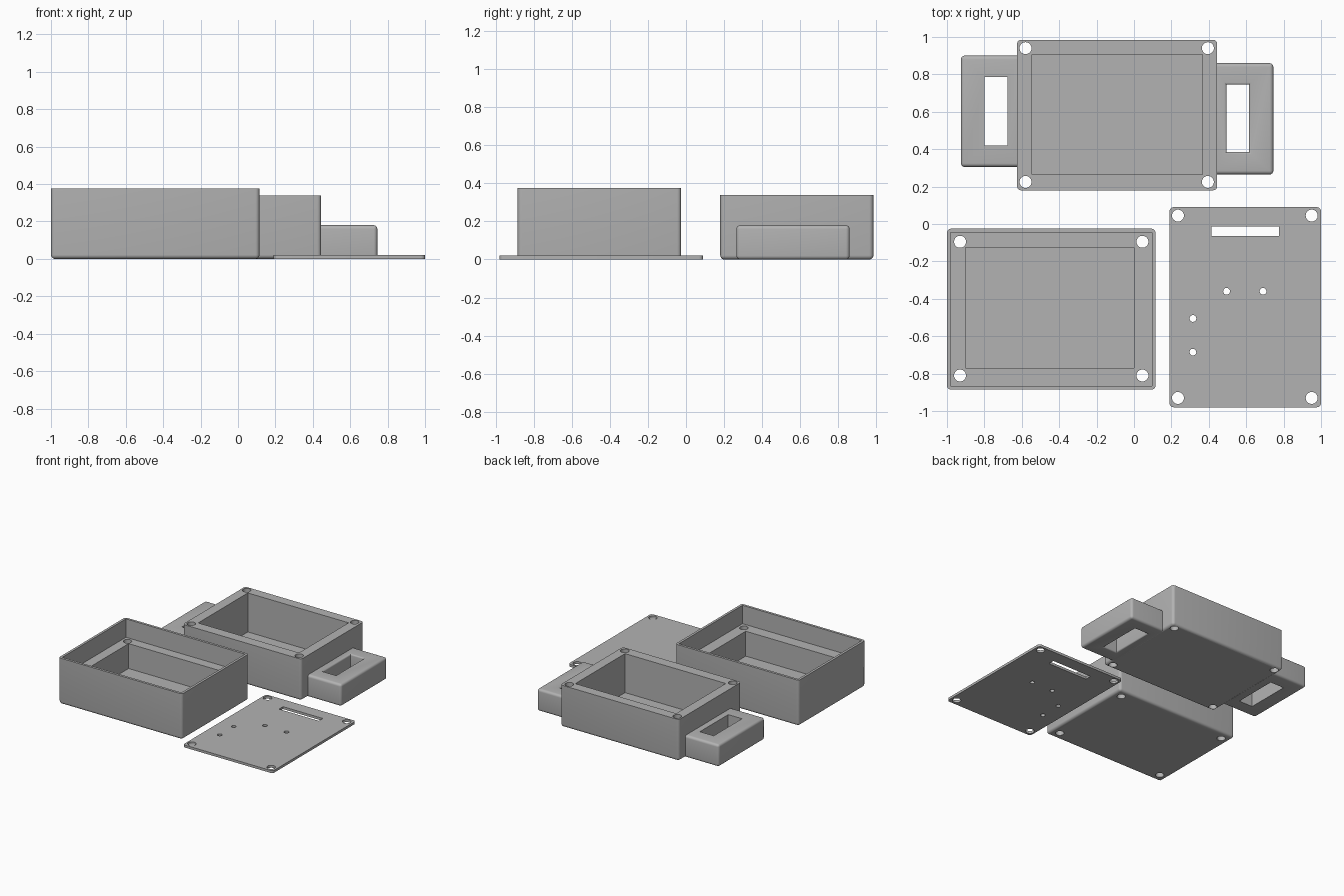
import bpy, bmesh, math
from mathutils import Matrix

if "Cube" in bpy.data.objects:
    bpy.data.objects.remove(bpy.data.objects["Cube"])

grey = bpy.data.materials.new("light_grey")
grey.diffuse_color = (0.45, 0.45, 0.45, 1)
grey.use_nodes = True
grey.node_tree.nodes["Principled BSDF"].inputs["Base Color"].default_value = grey.diffuse_color
EPS = 1e-4


def add_box(bm, x0, x1, y0, y1, z0, z1):
    m = (Matrix.Translation(((x0 + x1) / 2, (y0 + y1) / 2, (z0 + z1) / 2))
         @ Matrix.Diagonal((x1 - x0, y1 - y0, z1 - z0, 1)))
    bmesh.ops.create_cube(bm, size=1, matrix=m)


def block(name, dims, radius, rounded):
    """Box whose edges picked by rounded(edge midpoint, direction axis) are rounded."""
    bm = bmesh.new()
    add_box(bm, *dims)
    picked = []
    for e in bm.edges:
        a, b = e.verts[0].co, e.verts[1].co
        axis = max(range(3), key=lambda i: abs(a[i] - b[i]))
        if rounded((a + b) / 2, axis):
            picked.append(e)
    bmesh.ops.bevel(bm, geom=picked, offset=radius, segments=5, profile=0.5, affect='EDGES')
    return to_object(name, bm)


def to_object(name, bm):
    bmesh.ops.recalc_face_normals(bm, faces=bm.faces)
    me = bpy.data.meshes.new(name)
    bm.to_mesh(me)
    bm.free()
    ob = bpy.data.objects.new(name, me)
    bpy.context.collection.objects.link(ob)
    me.materials.append(grey)
    return ob


def cut(ob, bm):
    """Subtract the shapes in bm from ob."""
    cutter = to_object("cutter", bm)
    mod = ob.modifiers.new("cut", 'BOOLEAN')
    mod.operation, mod.solver, mod.object = 'DIFFERENCE', 'EXACT', cutter
    bpy.context.view_layer.update()
    result = bpy.data.meshes.new_from_object(
        ob.evaluated_get(bpy.context.evaluated_depsgraph_get()))
    ob.modifiers.clear()
    ob.data = result
    bpy.data.objects.remove(cutter)


def add_holes(bm, points, r):
    for x, y in points:
        bmesh.ops.create_cone(bm, cap_ends=True, segments=32, radius1=r, radius2=r,
                              depth=1.4, matrix=Matrix.Translation((x, y, 0.2)))


def corners(x0, x1, y0, y1):
    return [(x, y) for x in (x0, x1) for y in (y0, y1)]


def finish(ob):
    bpy.ops.object.select_all(action='DESELECT')
    ob.select_set(True)
    bpy.context.view_layer.objects.active = ob
    bpy.ops.object.shade_smooth_by_angle(angle=math.radians(30))


def upright_or_bottom(mid, axis):
    return axis == 2 or mid.z < EPS


# Rear case: thick walls, deep pocket, screw holes through the corners
case = block("rear_case", (-0.625, 0.445, 0.18, 0.985, 0, 0.34), 0.022, upright_or_bottom)
bm = bmesh.new()
add_box(bm, -0.545, 0.365, 0.265, 0.905, 0.022, 0.6)
add_holes(bm, corners(-0.58, 0.395, 0.225, 0.94), 0.032)
cut(case, bm)
finish(case)

# Front case: thin rim above a ledge, then the pocket and screw holes
tray = block("front_case", (-1, 0.115, -0.885, -0.025, 0, 0.375), 0.022, upright_or_bottom)
bm = bmesh.new()
add_box(bm, -0.98, 0.095, -0.865, -0.045, 0.225, 0.6)
cut(tray, bm)
bm = bmesh.new()
add_box(bm, -0.9, 0.0, -0.77, -0.125, 0.022, 0.6)
add_holes(bm, corners(-0.93, 0.045, -0.81, -0.095), 0.032)
cut(tray, bm)
finish(tray)

# Side loops: rounded blocks with a slot, set slightly into the rear case
H = 0.18
for name, dims, slot, inner_x, soft in (
        ("right_loop", (0.43, 0.745, 0.265, 0.86, 0, H), (0.495, 0.615, 0.385, 0.745), 0.43, 0.012),
        ("left_loop", (-0.925, -0.61, 0.305, 0.9, 0, H), (-0.8, -0.675, 0.42, 0.785), -0.61, 0)):
    loop = block(name, dims, 0.02, lambda mid, axis: abs(mid.x - inner_x) > EPS)
    # slot cutter, flared at both mouths when the slot has soft edges
    arc = [(soft * (1 - math.cos(t)), soft * (1 - math.sin(t)))
           for t in (i * math.pi / 8 for i in range(5))] if soft else [(0, 0)]
    rings = ([(-0.1, arc[0][1])] + [(z, g) for z, g in arc]
             + [(H - z, g) for z, g in reversed(arc)] + [(H + 0.1, arc[0][1])])
    x0, x1, y0, y1 = slot
    bm = bmesh.new()
    loops = [[bm.verts.new(p) for p in ((x0 - g, y0 - g, z), (x1 + g, y0 - g, z),
                                        (x1 + g, y1 + g, z), (x0 - g, y1 + g, z))]
             for z, g in rings]
    for a, b in zip(loops, loops[1:]):
        for i in range(4):
            j = (i + 1) % 4
            bm.faces.new((a[i], a[j], b[j], b[i]))
    bm.faces.new(loops[0])
    bm.faces.new(loops[-1])
    cut(loop, bm)
    finish(loop)

# Flat lid: corner holes, one long slot and four small holes
lid = block("flat_lid", (0.19, 1, -0.98, 0.09, 0, 0.02), 0.022, lambda mid, axis: axis == 2)
bm = bmesh.new()
add_box(bm, 0.415, 0.775, -0.065, -0.013, -0.2, 0.2)
add_holes(bm, corners(0.235, 0.95, -0.93, 0.045), 0.032)
add_holes(bm, [(0.495, -0.36), (0.69, -0.36), (0.315, -0.505), (0.315, -0.685)], 0.018)
cut(lid, bm)
finish(lid)
